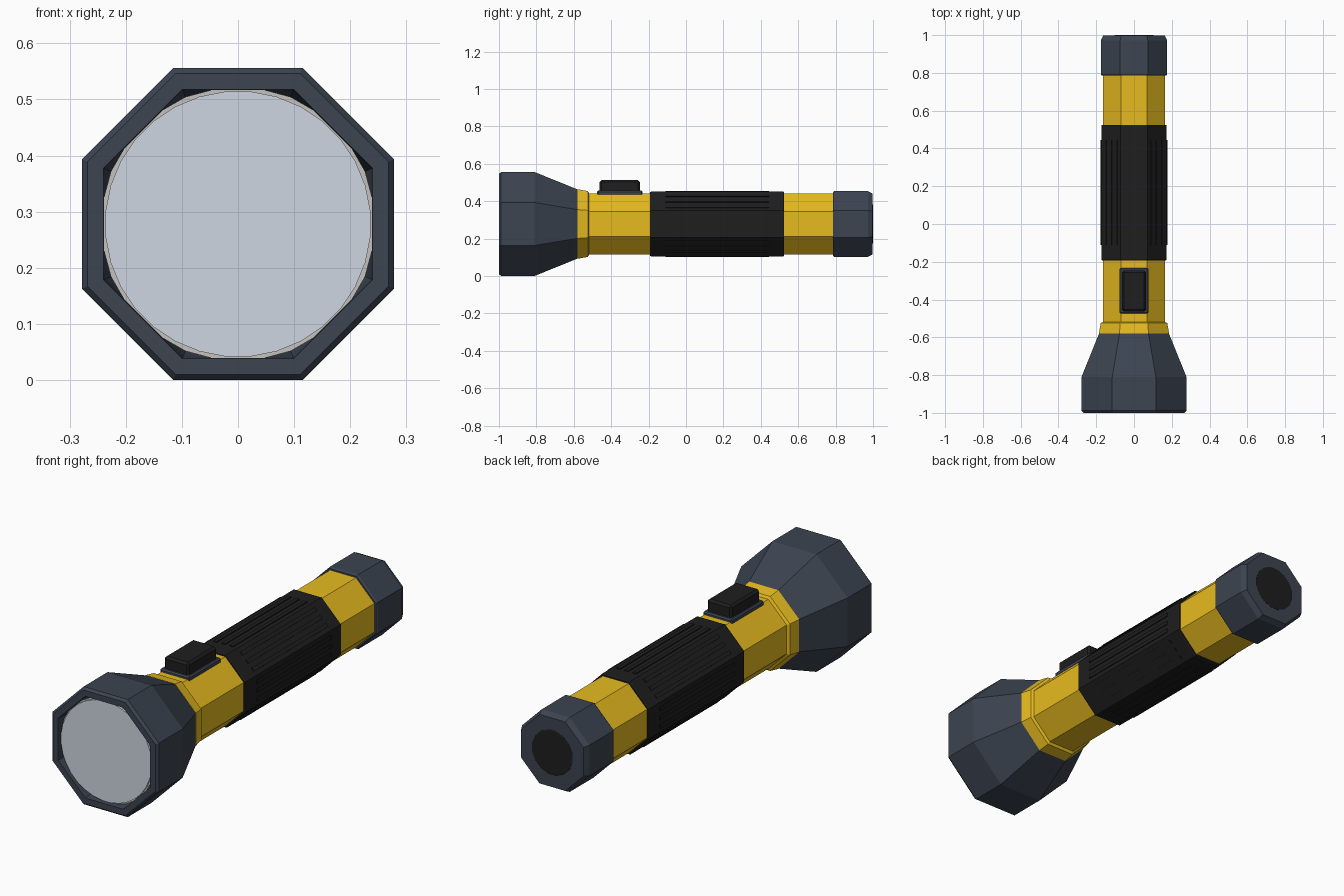
import bpy, bmesh, math
from mathutils import Matrix, Vector

if "Cube" in bpy.data.objects:
    bpy.data.objects.remove(bpy.data.objects["Cube"])

CZ = 0.278  # height of the torch axis


def material(name, rgb, alpha=1.0):
    m = bpy.data.materials.new(name)
    m.diffuse_color = (*rgb, alpha)
    m.use_nodes = True
    m.node_tree.nodes["Principled BSDF"].inputs["Base Color"].default_value = m.diffuse_color
    return m


SLATE = material("slate", (0.045, 0.058, 0.082))
YELLOW = material("yellow", (0.80, 0.50, 0.014))
BLACK = material("black", (0.013, 0.013, 0.014))
CHROME = material("chrome", (0.55, 0.54, 0.52))
GLASS = material("glass", (0.62, 0.67, 0.75))


def finish(name, bm, mat, smooth=False):
    bmesh.ops.remove_doubles(bm, verts=bm.verts, dist=1e-5)
    bmesh.ops.recalc_face_normals(bm, faces=bm.faces)
    me = bpy.data.meshes.new(name)
    bm.to_mesh(me)
    bm.free()
    me.materials.append(mat)
    ob = bpy.data.objects.new(name, me)
    bpy.context.collection.objects.link(ob)
    for p in me.polygons:
        p.use_smooth = smooth
    return ob


def turned(name, profile, mat, sides=8, smooth=False):
    """Spin (y, apothem) pairs round the long axis, flat side up."""
    bm = bmesh.new()
    rings = []
    for y, a in profile:
        r = a / math.cos(math.pi / sides)
        rings.append([bm.verts.new((r * math.cos(t), y, CZ + r * math.sin(t)))
                      for t in ((i + 0.5) * math.tau / sides for i in range(sides))])
    for a, b in zip(rings, rings[1:]):
        for i in range(sides):
            j = (i + 1) % sides
            bm.faces.new((a[i], a[j], b[j], b[i]))
    for end, (y, a) in ((rings[0], profile[0]), (rings[-1], profile[-1])):
        bm.faces.new(end)
    return finish(name, bm, mat, smooth)


def add_box(bm, lo, hi, mat=Matrix()):
    lo, hi = Vector(lo), Vector(hi)
    m = mat @ Matrix.Translation((lo + hi) / 2) @ Matrix.Diagonal((*(hi - lo), 1))
    return bmesh.ops.create_cube(bm, size=1, matrix=m)["verts"]


def box(name, lo, hi, mat, bevel):
    bm = bmesh.new()
    add_box(bm, lo, hi)
    bmesh.ops.bevel(bm, geom=bm.edges[:], offset=bevel, segments=1, affect='EDGES')
    return finish(name, bm, mat)


# Head: flared octagonal bell with a hollow mouth
turned("head", [(-0.575, 0.183), (-0.81, 0.278), (-0.988, 0.278), (-1.0, 0.268),
                (-1.0, 0.240), (-0.93, 0.236), (-0.80, 0.215)], SLATE)

# Reflector bowl and lens inside the mouth
turned("reflector", [(-0.975, 0.243), (-0.965, 0.236), (-0.90, 0.19), (-0.84, 0.10),
                     (-0.82, 0.04)], CHROME, 24)
turned("lens", [(-0.985, 0.236), (-0.967, 0.236)], GLASS, 32)

# Barrel and collar
turned("barrel", [(-0.56, 0.164), (0.80, 0.164)], YELLOW)
turned("collar", [(-0.58, 0.186), (-0.525, 0.176), (-0.518, 0.164)], YELLOW)

# Grip sleeve with three raised ribs on every facet
turned("grip", [(-0.192, 0.164), (-0.192, 0.170), (-0.186, 0.173),
                (0.519, 0.173), (0.525, 0.170), (0.525, 0.164)], BLACK)
bm = bmesh.new()
for k in range(8):
    turn = Matrix.Translation((0, 0, CZ)) @ Matrix.Rotation(k * math.tau / 8, 4, 'Y')
    for x in (-0.042, 0, 0.042):
        add_box(bm, (x - 0.009, -0.11, 0.168), (x + 0.009, 0.445, 0.1775), turn)
finish("grip_ribs", bm, BLACK)

# Tail cap and its rubber end pad
turned("tail_cap", [(0.785, 0.164), (0.785, 0.171), (0.793, 0.176),
                    (0.972, 0.176), (0.998, 0.163)], SLATE)
turned("tail_pad", [(0.98, 0.105), (0.999, 0.105), (1.0, 0.10)], BLACK, 16)

# Slide switch on top
box("switch_base", (-0.076, -0.475, 0.43), (0.076, -0.233, 0.456), SLATE, 0.006)
box("switch_button", (-0.064, -0.463, 0.445), (0.064, -0.246, 0.512), BLACK, 0.010)
